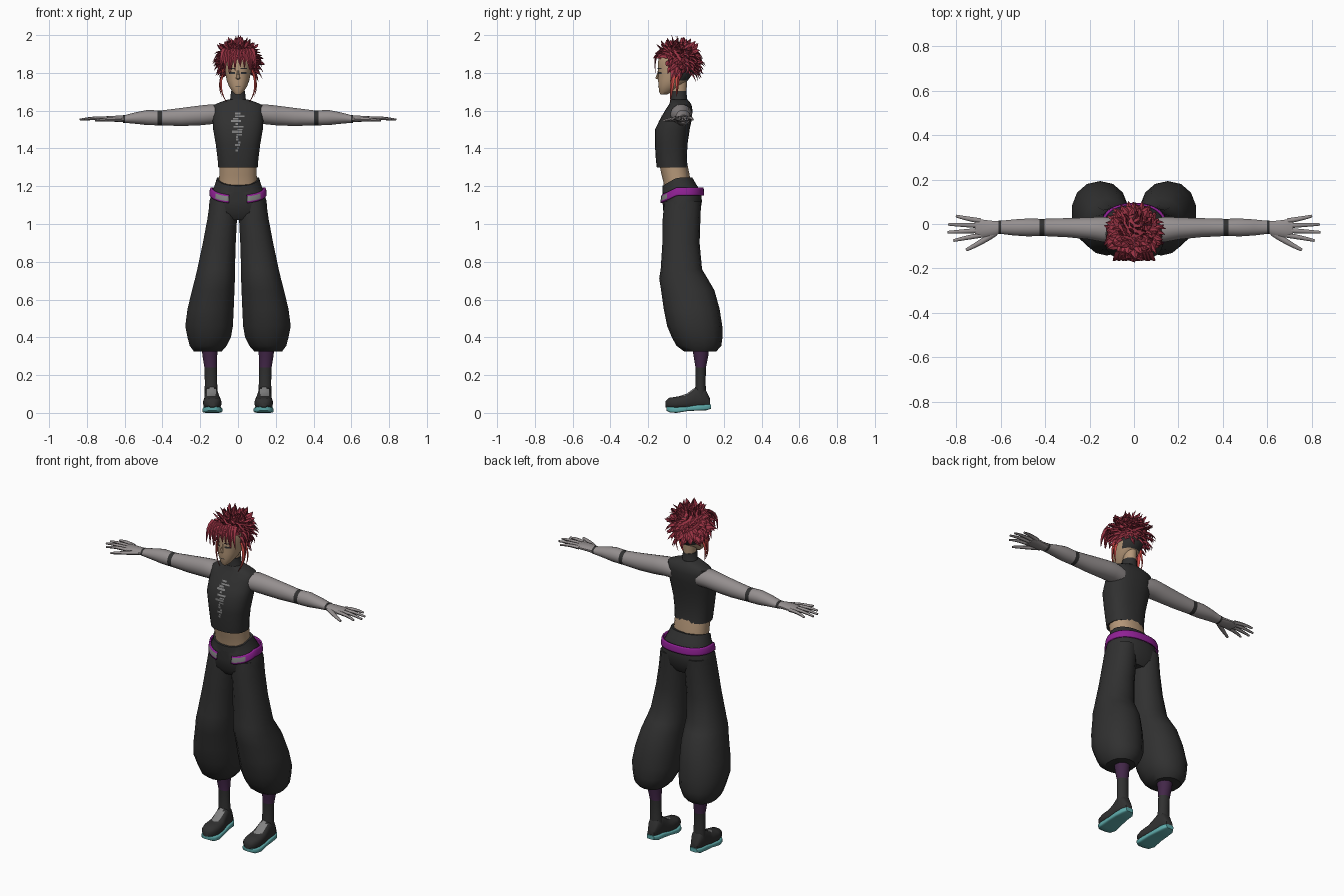
import bpy, bmesh, math, random
from mathutils import Vector
from mathutils.bvhtree import BVHTree

random.seed(4)
cube = bpy.data.objects.get("Cube")
if cube:
    bpy.data.objects.remove(cube, do_unlink=True)

COLOURS = {
    "black cloth": (0.03, 0.03, 0.03),
    "skin": (0.46, 0.31, 0.19),
    "grey sleeve": (0.30, 0.275, 0.275),
    "dark red hair": (0.31, 0.032, 0.055),
    "bright red lock": (0.60, 0.07, 0.06),
    "purple belt": (0.28, 0.015, 0.30),
    "plum sock": (0.055, 0.02, 0.065),
    "teal sole": (0.11, 0.40, 0.40),
    "grey print": (0.22, 0.22, 0.22),
}
MATS = {}
for label, rgb in COLOURS.items():
    m = bpy.data.materials.new(label)
    m.use_nodes = True
    m.diffuse_color = (*rgb, 1)
    bsdf = next(n for n in m.node_tree.nodes if n.type == "BSDF_PRINCIPLED")
    bsdf.inputs["Base Color"].default_value = (*rgb, 1)
    bsdf.inputs["Roughness"].default_value = 0.8
    MATS[label] = m


def finish(name, bm, mats, mirror=False, rule=None, angle=45, fix=True):
    """Turn a bmesh into a shaded object, colouring faces by a rule."""
    if fix:
        bmesh.ops.recalc_face_normals(bm, faces=bm.faces)
    if rule:
        for f in bm.faces:
            f.material_index = int(rule(f.calc_center_median()))
    me = bpy.data.meshes.new(name)
    bm.to_mesh(me)
    bm.free()
    for label in mats:
        me.materials.append(MATS[label])
    me.shade_smooth()
    me.set_sharp_from_angle(angle=math.radians(angle))
    ob = bpy.data.objects.new(name, me)
    bpy.context.collection.objects.link(ob)
    if mirror:
        ob.modifiers.new("mirror", "MIRROR")
    return ob


def bridge(bm, rows, caps=True):
    for a, b in zip(rows, rows[1:]):
        for i in range(len(a)):
            j = (i + 1) % len(a)
            bm.faces.new((a[i], a[j], b[j], b[i]))
    if caps:
        bm.faces.new(rows[0])
        bm.faces.new(rows[-1])


def loft(name, rings, mats, axis="Z", n=20, power=2.0, warp=None, **kw):
    """Skin rings (t, a_min, a_max, b_min, b_max) along an axis."""
    place = {"Z": lambda t, a, b: (a, b, t),
             "X": lambda t, a, b: (t, a, b),
             "Y": lambda t, a, b: (a, t, b)}[axis]
    bm = bmesh.new()
    rows = []
    for t, a0, a1, b0, b1 in rings:
        row = []
        for i in range(n):
            ang = math.tau * (i + 0.5) / n
            u, v = (math.copysign(abs(k) ** (2 / power), k)
                    for k in (math.cos(ang), math.sin(ang)))
            co = Vector(place(t, (a0 + a1 + u * (a1 - a0)) / 2,
                              (b0 + b1 + v * (b1 - b0)) / 2))
            row.append(bm.verts.new(warp(co) if warp else co))
        rows.append(row)
    bridge(bm, rows)
    return finish(name, bm, mats, **kw)


def strand(bm, p0, p1, p2, w0, w1, out, flat=0.4, n=4, steps=4):
    """Tapered tube along a quadratic curve, flattened along 'out'."""
    p0, p1, p2, out = map(Vector, (p0, p1, p2, out))
    rows = []
    for s in range(steps + 1):
        t = s / steps
        c = p0 * (1 - t) ** 2 + p1 * 2 * t * (1 - t) + p2 * t * t
        d = ((p1 - p0) * (1 - t) + (p2 - p1) * t).normalized()
        side = d.cross(out).normalized()
        up = side.cross(d)
        w = w0 + (w1 - w0) * t ** 1.5
        angs = [math.tau * i / n for i in range(n)]
        rows.append([bm.verts.new(c + side * w * math.cos(a) + up * w * flat * math.sin(a))
                     for a in angs])
    bridge(bm, rows)


def decal(name, target, rects, mat, mirror=False, res=4, lift=0.003):
    """Thin patches laid on the front of a target."""
    me = target.data
    tree = BVHTree.FromPolygons([v.co for v in me.vertices],
                                [p.vertices for p in me.polygons])
    bm = bmesh.new()
    for x0, x1, z0, z1 in rects:
        grid = []
        for i in range(res + 1):
            for j in range(res + 1):
                x, z = x0 + (x1 - x0) * j / res, z0 + (z1 - z0) * i / res
                hit = tree.ray_cast(Vector((x, -1, z)), Vector((0, 1, 0)))[0]
                grid.append(bm.verts.new((x, hit.y - lift, z)) if hit else None)
        for i in range(res):
            for j in range(res):
                k = i * (res + 1) + j
                quad = (grid[k], grid[k + 1], grid[k + res + 2], grid[k + res + 1])
                if all(quad):
                    bm.faces.new(quad)
    return finish(name, bm, [mat], mirror, fix=False)


# Sleeveless top, collar and bare waist
top = loft("sleeveless_top", [
    (1.30, -.105, .105, -.155, .01), (1.34, -.108, .108, -.16, .005),
    (1.42, -.118, .118, -.165, .008), (1.50, -.132, .132, -.165, .02),
    (1.55, -.135, .135, -.14, .03), (1.60, -.135, .135, -.112, .035),
    (1.63, -.13, .13, -.092, .03), (1.645, -.095, .095, -.085, .02),
    (1.66, -.05, .05, -.08, .008)], ["black cloth"], n=28, power=2.4)
loft("collar", [(1.64, -.055, .055, -.082, .01), (1.66, -.042, .042, -.08, .005),
                (1.705, -.037, .037, -.08, .004)], ["black cloth"])
loft("neck", [(1.66, -.033, .033, -.074, 0), (1.80, -.035, .035, -.08, .01)], ["skin"])
loft("waist", [(1.16, -.10, .10, -.115, .025), (1.22, -.102, .102, -.12, .025),
               (1.26, -.10, .10, -.13, .02), (1.33, -.10, .10, -.145, .005)],
     ["skin"], power=2.3)

# Abstract print of broken bars down the chest
bars = []
for k in range(15):
    z, c = 1.385 + k * 0.014, random.uniform(-0.012, 0.012)
    half = random.choice((0.006, 0.014, 0.026))
    bars.append((c - half, c + half, z, z + random.uniform(0.006, 0.012)))
decal("chest_print", top, bars, "grey print")


# Baggy trousers
def dip(co):
    if co.z > 1.2:
        co.z -= 0.04 * max(0, -co.y - 0.05) / 0.07
    return co


loft("trouser_hips", [
    (1.02, -.10, .10, -.09, .05), (1.06, -.157, .157, -.12, .075),
    (1.12, -.152, .152, -.125, .085), (1.17, -.138, .138, -.126, .08),
    (1.21, -.122, .122, -.126, .055), (1.245, -.112, .112, -.125, .034)],
    ["black cloth"], n=28, power=2.3, warp=dip)
loft("trouser_leg", [
    (1.12, .005, .15, -.115, .08), (1.02, .004, .165, -.124, .076),
    (.90, .010, .188, -.125, .072), (.76, .014, .218, -.134, .085),
    (.71, .014, .230, -.142, .115), (.65, .016, .246, -.132, .15),
    (.55, .020, .270, -.118, .178), (.46, .024, .282, -.10, .192),
    (.40, .035, .270, -.075, .193), (.355, .058, .258, -.05, .187),
    (.325, .085, .235, -.01, .16)],
    ["black cloth"], n=14, power=2.2, mirror=True)

# Slung belt, open at the front, with a grey clasp near each end
bm = bmesh.new()
belt_rows = []
for i in range(49):
    ang = math.radians(-74 + 328 * i / 48)
    x = .149 * math.copysign(abs(math.cos(ang)) ** .87, math.cos(ang))
    y = -.021 + .115 * math.copysign(abs(math.sin(ang)) ** .87, math.sin(ang))
    z = 1.172 - 0.04 * max(0, -y - .05) / .085
    belt_rows.append([bm.verts.new((x * s, y * s, z + h))
                      for h, s in ((-.022, 1.02), (-.013, 1.02), (.013, 1), (.022, .97))])
for a, b in zip(belt_rows, belt_rows[1:]):
    for r in range(3):
        f = bm.faces.new((a[r], b[r], b[r + 1], a[r + 1]))
        c = f.calc_center_median()
        f.material_index = int(r == 1 and c.y < -.06 and .05 < abs(c.x) < .115)
belt = finish("belt", bm, ["purple belt", "grey print"])
belt.modifiers.new("thickness", "SOLIDIFY").thickness = 0.008

# Lower legs and shoes
loft("lower_leg", [(.36, .105, .195, .03, .125), (.30, .11, .188, .04, .118),
                   (.24, .112, .178, .05, .106), (.16, .11, .176, .05, .104),
                   (.08, .105, .178, .045, .108)],
     ["black cloth", "plum sock"], mirror=True, rule=lambda c: c.z > .24)
shoe = loft("shoe", [
    (-.108, .118, .155, .03, .062), (-.09, .097, .174, .022, .08),
    (-.05, .087, .185, .02, .086), (0, .09, .182, .02, .095),
    (.03, .098, .178, .02, .118), (.06, .104, .178, .02, .142),
    (.10, .106, .176, .025, .13), (.128, .12, .162, .03, .075)],
    ["black cloth"], axis="Y", power=2.6, mirror=True)
loft("sole", [
    (-.104, .112, .16, .012, .034), (-.085, .09, .18, .002, .032),
    (-.05, .083, .188, 0, .03), (.01, .09, .184, .01, .034),
    (.06, .098, .182, .012, .042), (.11, .102, .178, .014, .045),
    (.133, .118, .164, .022, .045)],
    ["teal sole"], axis="Y", power=5, mirror=True)
decal("shoe_tongue", shoe, [(.116, .164, .09, .138)], "grey print", mirror=True, lift=0.005)

# Sleeved arms with dark bands
loft("arm", [
    (.08, -.08, .025, 1.525, 1.625), (.14, -.082, .033, 1.528, 1.634),
    (.20, -.07, .03, 1.522, 1.628), (.30, -.06, .027, 1.518, 1.615),
    (.402, -.055, .024, 1.522, 1.602), (.426, -.055, .024, 1.522, 1.602),
    (.48, -.056, .025, 1.523, 1.604), (.54, -.052, .021, 1.53, 1.592),
    (.598, -.045, .015, 1.535, 1.577), (.61, -.045, .015, 1.535, 1.577)],
    ["grey sleeve", "black cloth"], axis="X", mirror=True,
    rule=lambda c: .405 < c.x < .42 or .6 < c.x < .608)
loft("palm", [(.60, -.043, .013, 1.538, 1.574), (.64, -.058, .016, 1.54, 1.574),
              (.69, -.062, .022, 1.543, 1.572), (.715, -.058, .02, 1.547, 1.568)],
     ["grey sleeve"], axis="X", n=12, mirror=True)
bm = bmesh.new()
for k, reach in enumerate((.80, .835, .838, .812)):
    y = .014 - k * .0215
    spread = y + (.022, .006, -.008, -.024)[k]
    strand(bm, (.69, y, 1.558), (.76, (y + spread) / 2, 1.565), (reach, spread, 1.552),
           .0115, .006, (0, 0, 1), flat=.9, n=8)
strand(bm, (.625, -.04, 1.555), (.69, -.085, 1.555), (.755, -.117, 1.548),
       .015, .007, (0, 0, 1), flat=.8, n=8)
finish("fingers", bm, ["grey sleeve"], mirror=True)

# Head with a dark undercut at the back
head = loft("head", [
    (1.685, -.014, .014, -.135, -.10), (1.70, -.03, .03, -.142, -.075),
    (1.73, -.049, .049, -.146, -.03), (1.76, -.06, .06, -.148, .01),
    (1.80, -.068, .068, -.147, .04), (1.84, -.073, .073, -.15, .055),
    (1.89, -.07, .07, -.145, .055), (1.93, -.05, .05, -.11, .03)],
    ["skin", "black cloth"], n=24, power=2.2,
    rule=lambda c: c.z > 1.76 and c.y > -.03)
bm = bmesh.new()
strand(bm, (0, -.143, 1.82), (0, -.150, 1.79), (0, -.156, 1.768), .005, .011,
       (0, -1, 0), flat=.8, n=6)
finish("nose", bm, ["skin"])
decal("eyes", head, [(.016, .046, 1.795, 1.805), (.014, .048, 1.82, 1.826)],
      "black cloth", mirror=True)
decal("mouth", head, [(-.014, .014, 1.727, 1.731)], "black cloth")

# Hair cap, open over the face
CENTRE, RADII = Vector((0, -.042, 1.865)), Vector((.098, .105, .088))
bm = bmesh.new()
bmesh.ops.create_uvsphere(bm, u_segments=24, v_segments=16, radius=1)
bmesh.ops.delete(bm, context="VERTS",
                 geom=[v for v in bm.verts if v.co.z < (.1 if v.co.y < -.55 else -.6)])
for v in bm.verts:
    v.co = CENTRE + v.co * RADII
finish("hair_cap", bm, ["dark red hair"])

# Spiky tufts spread evenly over the cap
bm = bmesh.new()
COUNT = 170
for i in range(COUNT):
    h = 1 - 1.7 * (i + .5) / COUNT
    a = i * math.pi * (3 - math.sqrt(5))
    r = math.sqrt(1 - h * h)
    d = Vector((r * math.cos(a), r * math.sin(a), h))
    if d.y < -.45 and d.z < .2:
        continue
    base = CENTRE + d * RADII * .93
    swirl = Vector((0, 0, 1)).cross(d) * random.uniform(-.035, .035)
    fall = Vector((0, 0, -.03 if d.z < .6 else .006)) * random.uniform(.2, 1.2)
    mid = base + d * .03 + swirl * .3
    tip = base + d * random.uniform(.03, .053) + swirl + fall
    strand(bm, base, mid, tip, random.uniform(.014, .022), .001, d + swirl * 9 + Vector((.1, .2, .3)))
# Fringe, longer on the right side
for k in range(11):
    x = -.085 + k * .017
    low = 1.80 if -.08 < x < -.015 else 1.835 - abs(x) * .3
    strand(bm, (x * .8, -.125, 1.925), (x, -.175, 1.90),
           (x + random.uniform(-.015, .015), -.162, low + random.uniform(-.008, .012)),
           .018, .001, (0, -1, .2))
# Stray tips at the crown
for x, lean in ((-.01, .004), (-.05, -.03), (.04, .03)):
    strand(bm, (x, -.05, 1.935), (x + lean, -.03, 1.965), (x - lean / 2, -.055, 2.0 - abs(lean)),
           .011, .001, (0, 1, 0))
finish("hair_tufts", bm, ["dark red hair"], angle=30)

# Bright locks hanging beside the face
bm = bmesh.new()
strand(bm, (.075, -.065, 1.82), (.112, -.075, 1.72), (.06, -.085, 1.645), .015, .001,
       (1, -.5, 0), flat=.5, steps=7)
strand(bm, (.078, -.045, 1.81), (.11, -.045, 1.73), (.085, -.05, 1.675), .013, .001,
       (1, .3, 0), flat=.5, steps=7)
finish("side_locks", bm, ["bright red lock"], mirror=True)
